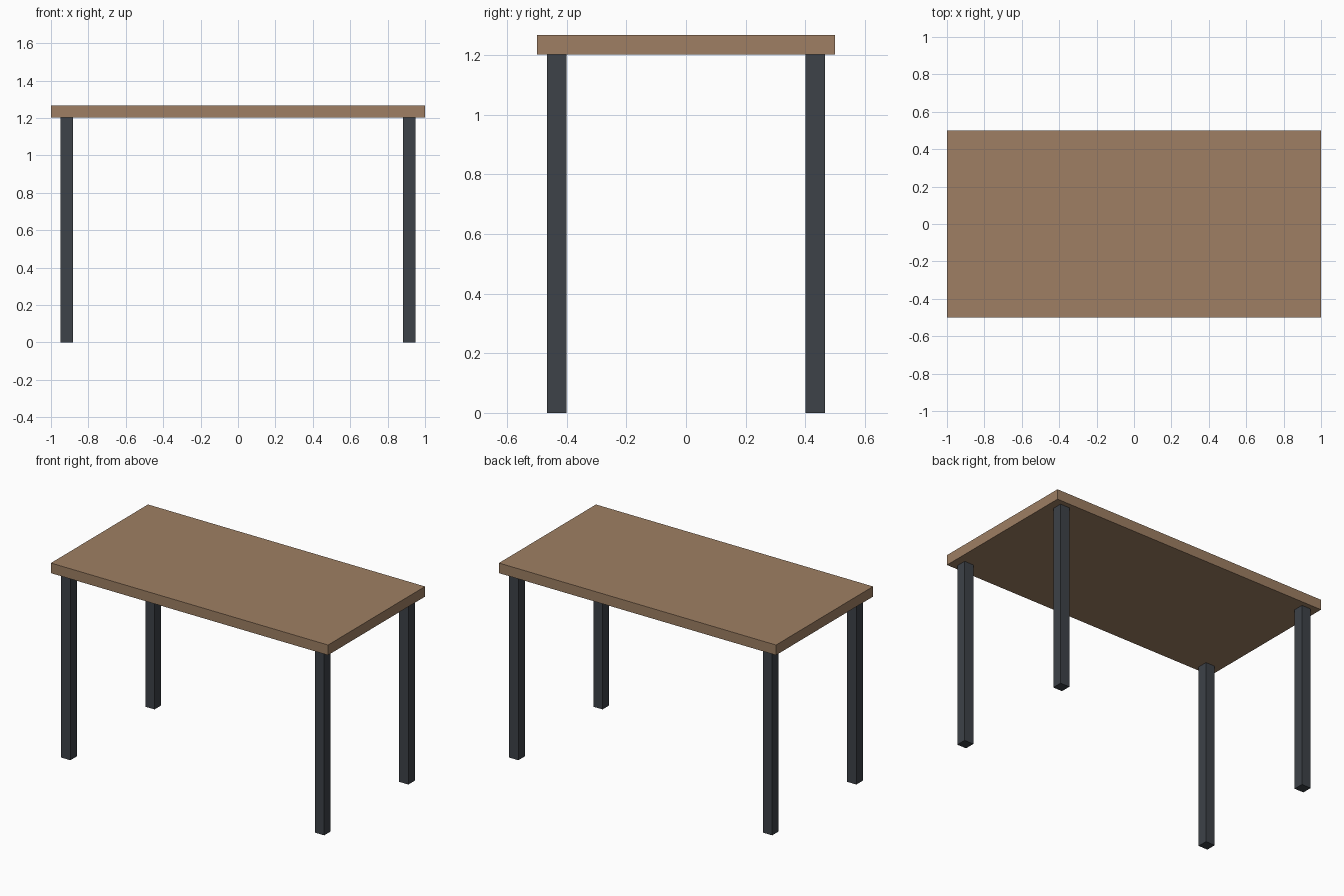
import bpy

if "Cube" in bpy.data.objects:
    bpy.data.objects.remove(bpy.data.objects["Cube"])


def material(name, color):
    m = bpy.data.materials.new(name)
    m.diffuse_color = (*color, 1.0)
    m.use_nodes = True
    m.node_tree.nodes["Principled BSDF"].inputs["Base Color"].default_value = m.diffuse_color
    return m


wood = material("brown wood", (0.342, 0.212, 0.125))
metal = material("dark grey metal", (0.047, 0.054, 0.065))


def box(name, center, size, mat):
    bpy.ops.mesh.primitive_cube_add(size=1, location=center)
    ob = bpy.context.object
    ob.name = name
    ob.scale = size
    bpy.ops.object.transform_apply(location=False, rotation=False, scale=True)
    ob.data.materials.append(mat)
    return ob


LEG_HEIGHT = 1.202
THICK = 0.066

# Table top
box("table_top", (0, 0, LEG_HEIGHT + THICK / 2), (2, 1, THICK), wood)

# Four square legs, inset from the corners
for x_name, sx in (("left", -1), ("right", 1)):
    for y_name, sy in (("front", -1), ("back", 1)):
        box(f"{y_name}_{x_name}_leg",
            (sx * 0.916, sy * 0.434, LEG_HEIGHT / 2),
            (THICK, THICK, LEG_HEIGHT), metal)
